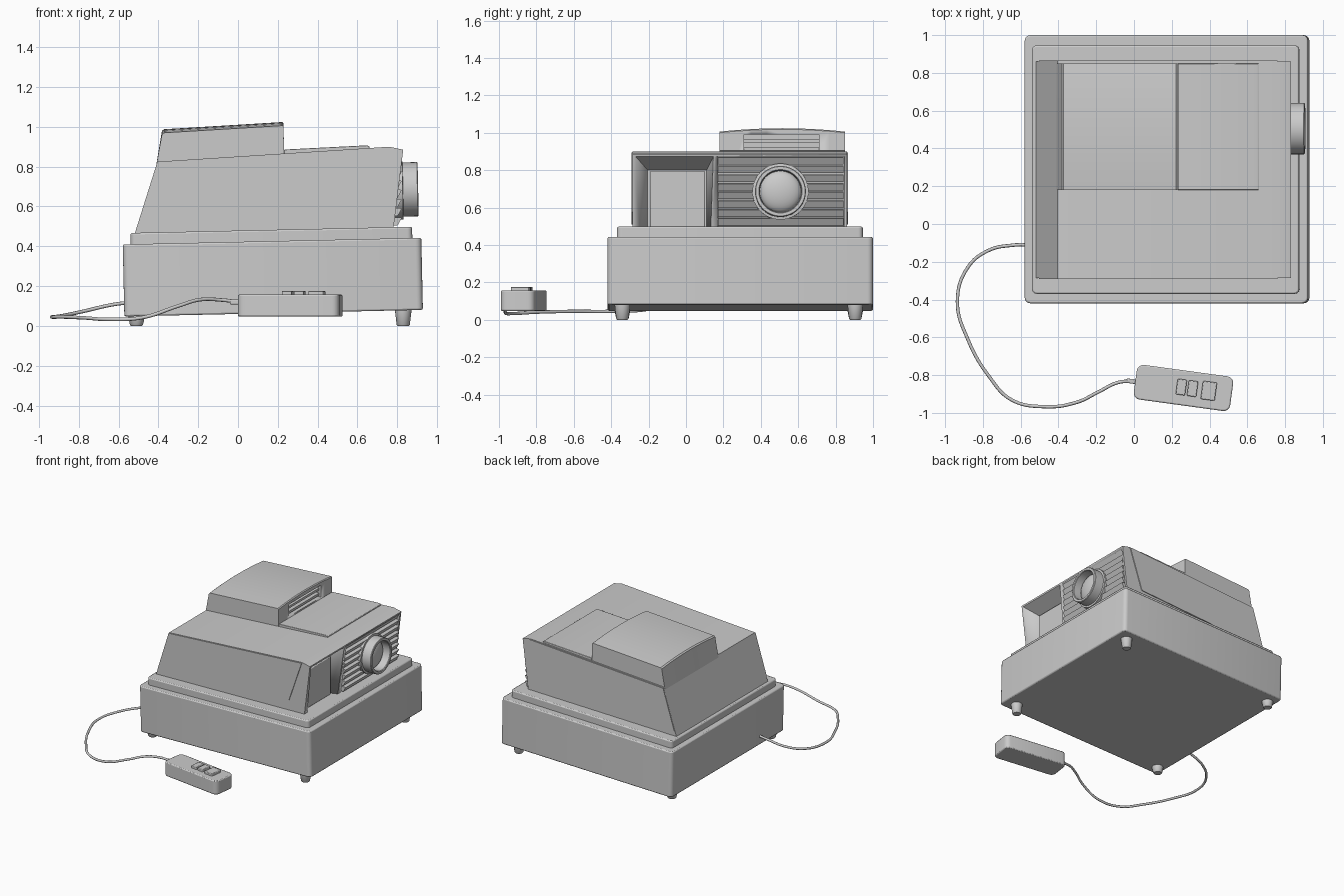
import bpy, bmesh, math
from mathutils import Vector

if "Cube" in bpy.data.objects:
    bpy.data.objects.remove(bpy.data.objects["Cube"])

TILT = -0.022


def finish(name, bm, bevel=0, segs=2, smooth=True):
    bmesh.ops.recalc_face_normals(bm, faces=bm.faces)
    me = bpy.data.meshes.new(name)
    bm.to_mesh(me)
    bm.free()
    ob = bpy.data.objects.new(name, me)
    bpy.context.collection.objects.link(ob)
    bpy.context.view_layer.objects.active = ob
    for o in bpy.context.selected_objects:
        o.select_set(False)
    ob.select_set(True)
    if smooth:
        bpy.ops.object.shade_smooth_by_angle(angle=math.radians(35))
    if bevel:
        m = ob.modifiers.new("Bevel", 'BEVEL')
        m.width, m.segments = bevel, segs
        m.limit_method, m.angle_limit = 'ANGLE', math.radians(35)
    return ob


def box(name, center, size, corner=0, bevel=0, rot=(0, 0, 0)):
    bm = bmesh.new()
    bmesh.ops.create_cube(bm, size=1)
    for v in bm.verts:
        v.co = Vector([a * b for a, b in zip(v.co, size)])
    if corner:
        edges = [e for e in bm.edges if abs(e.verts[0].co.z - e.verts[1].co.z) > 1e-4]
        bmesh.ops.bevel(bm, geom=edges, offset=corner, segments=4, profile=0.5, affect='EDGES')
    ob = finish(name, bm, bevel)
    ob.location, ob.rotation_euler = center, rot
    return ob


def loft(name, sections, bevel=0, segs=2):
    """Join equal-length closed loops of points into a capped solid."""
    bm = bmesh.new()
    rings = [[bm.verts.new(p) for p in s] for s in sections]
    n = len(rings[0])
    for a, b in zip(rings, rings[1:]):
        for i in range(n):
            j = (i + 1) % n
            bm.faces.new((a[i], a[j], b[j], b[i]))
    bm.faces.new(rings[0])
    bm.faces.new(rings[-1])
    return finish(name, bm, bevel, segs)


def prism(name, profile, y0, y1, bevel=0):
    return loft(name, [[(x, y, z) for x, z in profile] for y in (y0, y1)], bevel)


def lathe(name, profile, loc, rot=(0, 0, 0), steps=40):
    bm = bmesh.new()
    vs = [bm.verts.new((r, 0, h)) for r, h in profile]
    es = [bm.edges.new(p) for p in zip(vs, vs[1:])]
    bmesh.ops.spin(bm, geom=vs + es, cent=(0, 0, 0), axis=(0, 0, 1),
                   angle=2 * math.pi, steps=steps)
    bmesh.ops.remove_doubles(bm, verts=bm.verts, dist=1e-5)
    ob = finish(name, bm)
    ob.location, ob.rotation_euler = loc, rot
    return ob


def cut(ob, cutter):
    m = ob.modifiers.new("Cut", 'BOOLEAN')
    m.object, m.operation, m.solver = cutter, 'DIFFERENCE', 'EXACT'
    bpy.context.view_layer.objects.active = ob
    bpy.ops.object.modifier_apply(modifier=m.name)
    bpy.data.objects.remove(cutter)


# Base tray and stepped tier, both tipped slightly upward to the lens end
box("base", (0.175, 0.29, 0.245), (1.50, 1.42, 0.362), 0.03, 0.008, (0, TILT, 0))
box("base_tier", (0.168, 0.288, 0.44), (1.415, 1.315, 0.085), 0.025, 0.008, (0, TILT, 0))

# Feet
for x, top in ((-0.51, 0.08), (0.83, 0.11)):
    for y in (-0.34, 0.905):
        lathe("foot", [(0, 0), (0.028, 0), (0.033, 0.006), (0.042, top - 0.03),
                       (0.042, top), (0, top)], (x, y, 0), steps=20)

# Upper housing with recessed compartment and louvre opening
body = prism("upper_housing", [(-0.52, 0.46), (-0.405, 0.825), (0.76, 0.90),
                               (0.83, 0.885), (0.777, 0.46)], -0.285, 0.86)


def rect(x, y0, y1, z0, z1):
    return [(x, y0, z0), (x, y1, z0), (x, y1, z1), (x, y0, z1)]


cut(body, loft("recess_cutter", [rect(0.70, -0.205, 0.11, 0.45, 0.80),
                                 rect(0.86, -0.285, 0.155, 0.44, 0.89)]))
cut(body, loft("louvre_cutter", [rect(0.765, 0.17, 0.845, 0.44, 0.872),
                                 rect(0.90, 0.17, 0.845, 0.44, 0.872)]))

# Compartment door
box("compartment_door", (0.722, -0.045, 0.645), (0.04, 0.295, 0.30), 0, 0.006)

# Louvre slats
for i in range(8):
    z = 0.505 + i * 0.0465
    prism("louvre_slat", [(0.755, z), (0.802, z), (0.822, z + 0.036),
                          (0.816, z + 0.040), (0.755, z + 0.040)], 0.172, 0.843)

# Side panels
panel = [(-0.503, 0.508), (0.65, 0.575), (0.76, 0.895), (-0.405, 0.822)]
prism("side_panel_front", panel, -0.291, -0.28)
prism("side_panel_back", panel, 0.855, 0.866)

# Slide chamber hump with a gently arched top
sections = []
for i in range(9):
    t = i / 8
    a = 0.018 * (1 - (2 * t - 1) ** 2)
    y = 0.18 + 0.67 * t
    sections.append([(-0.412, y, 0.80), (-0.382, y, 0.962 + a), (-0.372, y, 0.970 + a),
                     (0.222, y, 1.006 + a), (0.229, y, 1.0 + a), (0.231, y, 0.85)])
hump = loft("slide_chamber", sections)
cut(hump, loft("slot_cutter", [rect(0.13, 0.31, 0.71, 0.895, 0.99),
                               rect(0.30, 0.31, 0.71, 0.895, 0.99)]))
for z in (0.915, 0.955):
    box("slide_slot_bar", (0.165, 0.51, z), (0.10, 0.40, 0.018))

# Sliding cover plate ahead of the hump
prism("cover_plate", [(0.232, 0.85), (0.232, 0.886), (0.645, 0.907), (0.66, 0.903),
                      (0.66, 0.87)], 0.18, 0.85, 0.003)

# Lens barrel with recessed domed glass
lens_at, lens_rot = (0.815, 0.505, 0.685), (0, math.pi / 2 + TILT, 0)
lathe("lens_barrel", [(0, -0.05), (0.15, -0.05), (0.15, 0.012), (0.136, 0.014),
                      (0.136, 0.086), (0.132, 0.09), (0.116, 0.09), (0.112, 0.085),
                      (0.110, 0.01), (0, 0.01)], lens_at, lens_rot, 48)
dome = [(0.111 * math.cos(a), 0.012 + 0.045 * math.sin(a))
        for a in [i * math.pi / 16 for i in range(8)]] + [(0, 0.057)]
lathe("lens_glass", dome, lens_at, lens_rot, 48)

# Remote control and buttons
ANG = math.radians(-7.8)
rc = Vector((0.262, -0.868, 0.102))


def remote_point(x, y, z):
    c, s = math.cos(ANG), math.sin(ANG)
    return rc + Vector((x * c - y * s, x * s + y * c, z))


box("remote_body", rc, (0.515, 0.185, 0.110), 0.035, 0.007, (0, 0, ANG))
for x, w, d in ((-0.012, 0.05, 0.083), (0.048, 0.05, 0.083), (0.135, 0.075, 0.097)):
    box("remote_button", remote_point(x, 0.003, 0.06), (w, d, 0.028), 0.006, 0.004,
        (0, 0, ANG))

# Cable from base to remote
cu = bpy.data.curves.new("remote_cable", 'CURVE')
cu.dimensions = '3D'
cu.bevel_depth, cu.bevel_resolution, cu.resolution_u = 0.009, 2, 8
cu.use_fill_caps = True
path = [(-0.55, -0.11, 0.118), (-0.64, -0.112, 0.105), (-0.77, -0.14, 0.075),
        (-0.88, -0.23, 0.052), (-0.935, -0.41, 0.045), (-0.88, -0.61, 0.045),
        (-0.765, -0.81, 0.04), (-0.65, -0.93, 0.033), (-0.48, -0.967, 0.042),
        (-0.30, -0.943, 0.10), (-0.19, -0.89, 0.132), (-0.08, -0.838, 0.13),
        (0.02, -0.834, 0.118)]
sp = cu.splines.new('BEZIER')
sp.bezier_points.add(len(path) - 1)
for p, co in zip(sp.bezier_points, path):
    p.co = co
    p.handle_left_type = p.handle_right_type = 'AUTO'
bpy.context.collection.objects.link(bpy.data.objects.new("remote_cable", cu))
box("cable_strain_relief", (-0.01, -0.833, 0.12), (0.06, 0.024, 0.024), 0, 0.005, (0, 0, ANG))
